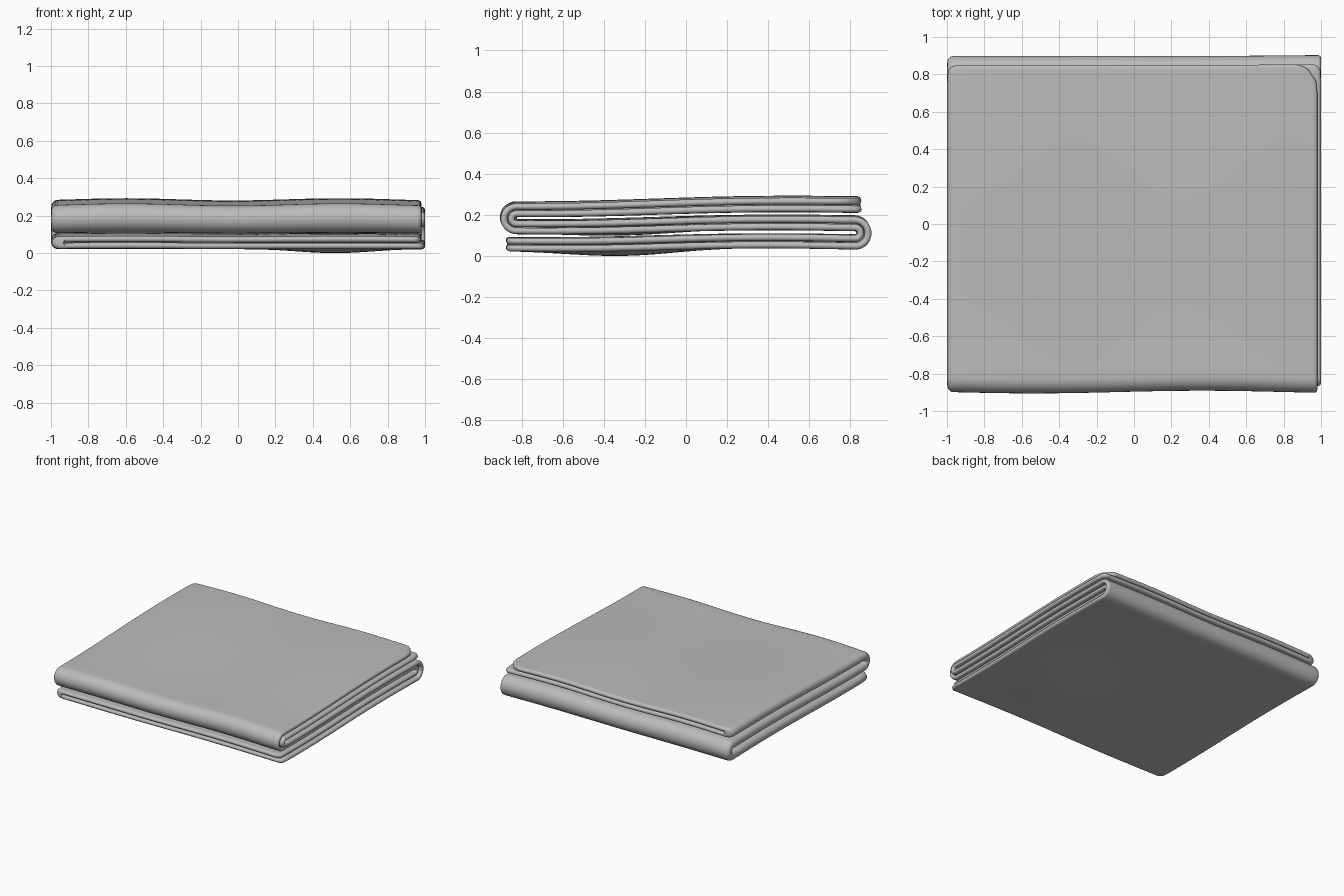
import bpy, bmesh, math

if "Cube" in bpy.data.objects:
    bpy.data.objects.remove(bpy.data.objects["Cube"], do_unlink=True)

HALF = 0.0165      # half thickness of one sheet
OFF = 0.018        # distance of each sheet from the middle of the pair
PITCH = 0.088      # height between folded layers
BASE = 0.076       # height of the lowest layer
RIM = [0, 0.001, 0.004, 0.009, 0.017]   # fine steps that round the hems


def line(a, b, n, hem_start=False, hem_end=False):
    """Values from a to b, with fine steps towards hemmed ends."""
    s = 1 if b > a else -1
    lo, hi = (a + s * 0.03 if hem_start else a), (b - s * 0.03 if hem_end else b)
    vals = [lo + (hi - lo) * i / n for i in range(n + 1)]
    if hem_start:
        vals = [a + s * d for d in RIM] + vals
    if hem_end:
        vals += [b - s * d for d in reversed(RIM)]
    return vals


def hairpin():
    """Side-to-side section: x, offset, normal x, normal offset, hem distance, side."""
    pts = [(x, -OFF, 0, -1, 1.0 - x, -1) for x in line(1.0, -0.964, 26, hem_start=True)]
    for i in range(1, 10):
        a = -math.pi / 2 - math.pi * i / 10
        pts.append((-0.964 + OFF * math.cos(a), OFF * math.sin(a),
                    math.cos(a), math.sin(a), 1, 0))
    pts += [(x, OFF, 0, 1, 0.98 - x, 1) for x in line(-0.964, 0.98, 26, hem_end=True)]
    return pts


def zigzag():
    """Front-to-back path of the three layers: y, z, normal y, normal z."""
    z0, z1, z2 = BASE, BASE + PITCH, BASE + 2 * PITCH
    r, turn = PITCH / 2, 0.82
    path = [(y, z0, 0, 1) for y in line(-0.87, turn, 28, hem_start=True)]
    for i in range(1, 14):
        a = -math.pi / 2 + math.pi * i / 14
        path.append((turn + r * math.cos(a), z0 + r + r * math.sin(a),
                     -math.cos(a), -math.sin(a)))
    path += [(y, z1, 0, -1) for y in line(turn, -turn, 28)]
    for i in range(1, 14):
        a = -math.pi / 2 - math.pi * i / 14
        path.append((-turn + r * math.cos(a), z1 + r + r * math.sin(a),
                     math.cos(a), math.sin(a)))
    path += [(y, z2, 0, 1) for y in line(-turn, 0.85, 28, hem_end=True)]
    return path


def hem(d):
    """Rounded thinning of the sheet towards a hem."""
    t = min(1, d / 0.017)
    return max(0.08, math.sqrt(1 - (1 - t) ** 2))


def corner(d, r):
    """Sideways inset that rounds a corner of radius r."""
    return 0 if d >= r else r - math.sqrt(r * r - (r - d) ** 2)


def settle(x, y, z):
    """Soft waves and sagging of the cloth."""
    up = z / 0.29
    wave = 0.006 * math.cos(5.5 * x + 3.3) * up
    wave += 0.007 * math.sin(3.2 * (y + 0.15)) + 0.012 * y * up
    sag = 0.032 * math.exp(-((x - 0.52) / 0.3) ** 2 - ((y + 0.3) / 0.35) ** 2)
    shift = 0.008 * math.sin(3.5 * x + 0.3) * max(0, -y) + 0.01 * max(0, x - 0.5) * max(0, y)
    return x, y + shift, z + wave - sag * max(0, 1 - up * 1.1)


# Folded cloth: a doubled sheet swept along the zigzag
section, path = hairpin(), zigzag()
ends = [0.0]
for p, q in zip(path, path[1:]):
    ends.append(ends[-1] + math.dist(p[:2], q[:2]))
total = ends[-1]

bm = bmesh.new()
outer, inner = [], []
for (y, z, ny, nz), s in zip(path, ends):
    d = min(s, total - s)
    rows = ([], [])
    for x, t, nx, nt, hx, side in section:
        big = side > 0 and s > total / 2
        r = 0.13 if big and x > 0 else 0.05
        x2 = x * (1 - corner(d, r))
        h = HALF * min(hem(hx), hem(d))
        for row, sign in zip(rows, (1, -1)):
            tt = t + sign * h * nt
            co = settle(x2 + sign * h * nx, y + ny * tt, z + nz * tt)
            row.append(bm.verts.new(co))
    outer.append(rows[0])
    inner.append(rows[1])

nj, ni = len(path), len(section)
for j in range(nj - 1):
    for i in range(ni - 1):
        for g in (outer, inner):
            bm.faces.new((g[j][i], g[j + 1][i], g[j + 1][i + 1], g[j][i + 1]))
    for i in (0, ni - 1):
        bm.faces.new((outer[j][i], outer[j + 1][i], inner[j + 1][i], inner[j][i]))
for j in (0, nj - 1):
    for i in range(ni - 1):
        bm.faces.new((outer[j][i], outer[j][i + 1], inner[j][i + 1], inner[j][i]))
bmesh.ops.recalc_face_normals(bm, faces=bm.faces)

# Rest it on the ground
low = min(v.co.z for v in bm.verts)
for v in bm.verts:
    v.co.z -= low

mesh = bpy.data.meshes.new("folded_cloth")
bm.to_mesh(mesh)
bm.free()
cloth = bpy.data.objects.new("folded_cloth", mesh)
bpy.context.collection.objects.link(cloth)
for f in mesh.polygons:
    f.use_smooth = True

# Plain grey fabric
mat = bpy.data.materials.new("grey_fabric")
mat.use_nodes = True
grey = (0.5, 0.5, 0.5, 1)
mat.diffuse_color = grey
mat.node_tree.nodes["Principled BSDF"].inputs["Base Color"].default_value = grey
mesh.materials.append(mat)
